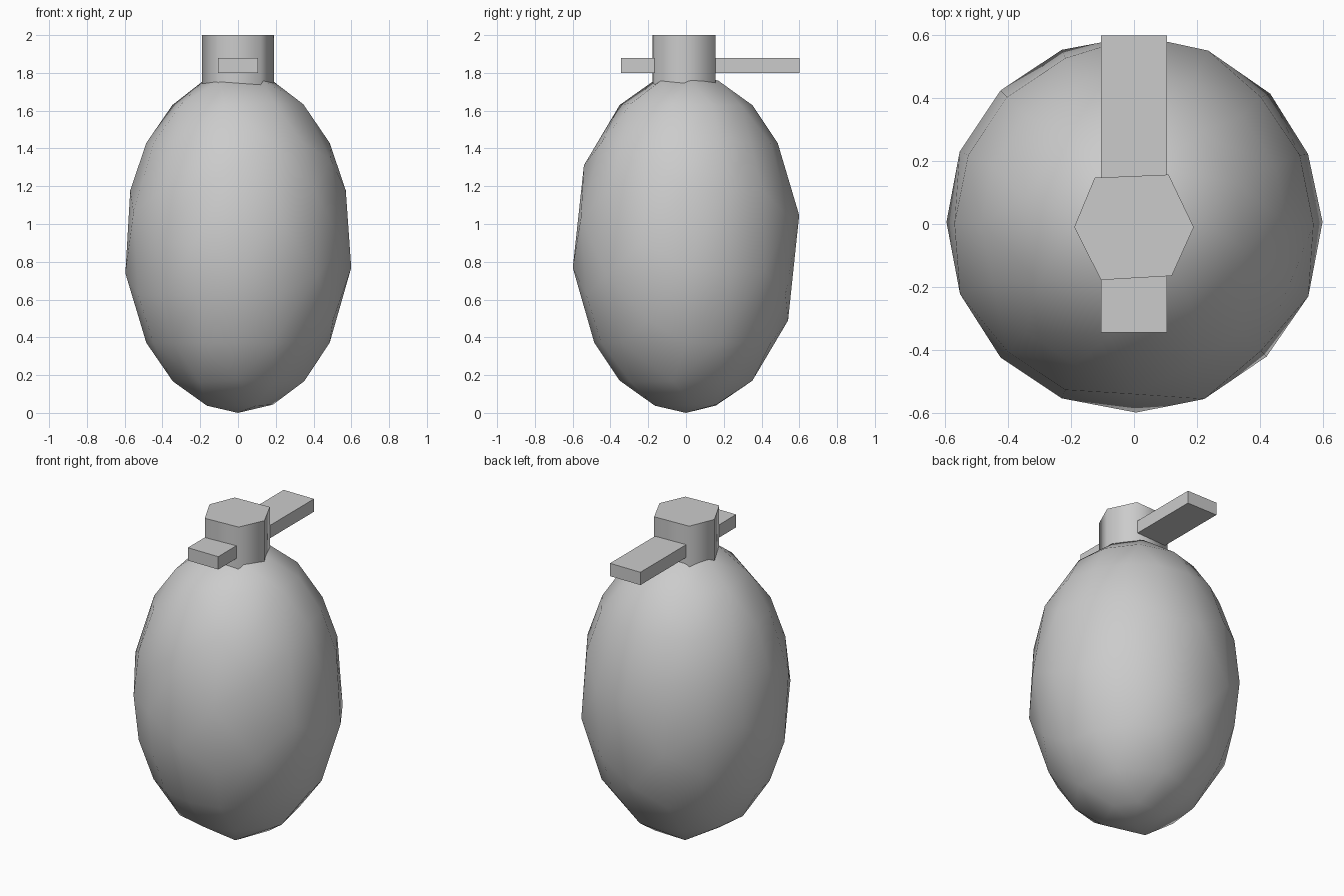
import bpy
import bmesh
from math import radians

if "Cube" in bpy.data.objects:
    bpy.data.objects.remove(bpy.data.objects["Cube"])


def prism(name, outline, z0, z1):
    """Closed vertical prism from a counter-clockwise outline."""
    bm = bmesh.new()
    face = bm.faces.new([bm.verts.new((x, y, z0)) for x, y in outline])
    top = bmesh.ops.extrude_face_region(bm, geom=[face])["geom"]
    for v in top:
        if isinstance(v, bmesh.types.BMVert):
            v.co.z = z1
    bmesh.ops.recalc_face_normals(bm, faces=bm.faces)
    mesh = bpy.data.meshes.new(name)
    bm.to_mesh(mesh)
    bm.free()
    obj = bpy.data.objects.new(name, mesh)
    bpy.context.collection.objects.link(obj)
    return obj


def smooth(obj, angle):
    bpy.ops.object.select_all(action='DESELECT')
    obj.select_set(True)
    bpy.context.view_layer.objects.active = obj
    bpy.ops.object.shade_smooth_by_angle(angle=radians(angle))


# Egg-shaped body, reduced to a coarse low-poly hull
bpy.ops.mesh.primitive_uv_sphere_add(segments=16, ring_count=10, radius=1, location=(0, 0, 0.9))
body = bpy.context.object
body.name = "body"
body.scale = (0.6, 0.6, 0.9)
bpy.ops.object.transform_apply(location=False, rotation=False, scale=True)
smooth(body, 60)
reduce = body.modifiers.new("reduce", 'DECIMATE')
reduce.ratio = 0.65

# Slightly irregular six-sided neck sunk into the body
neck = prism("neck", [(-0.19, -0.01), (-0.105, -0.178), (0.12, -0.165),
                      (0.19, -0.01), (0.11, 0.157), (-0.125, 0.147)], 1.66, 2.0)
smooth(neck, 75)

# Flat lever bar passing through the neck
prism("lever", [(-0.105, -0.345), (0.105, -0.345), (0.105, 0.6), (-0.105, 0.6)], 1.8, 1.88)
